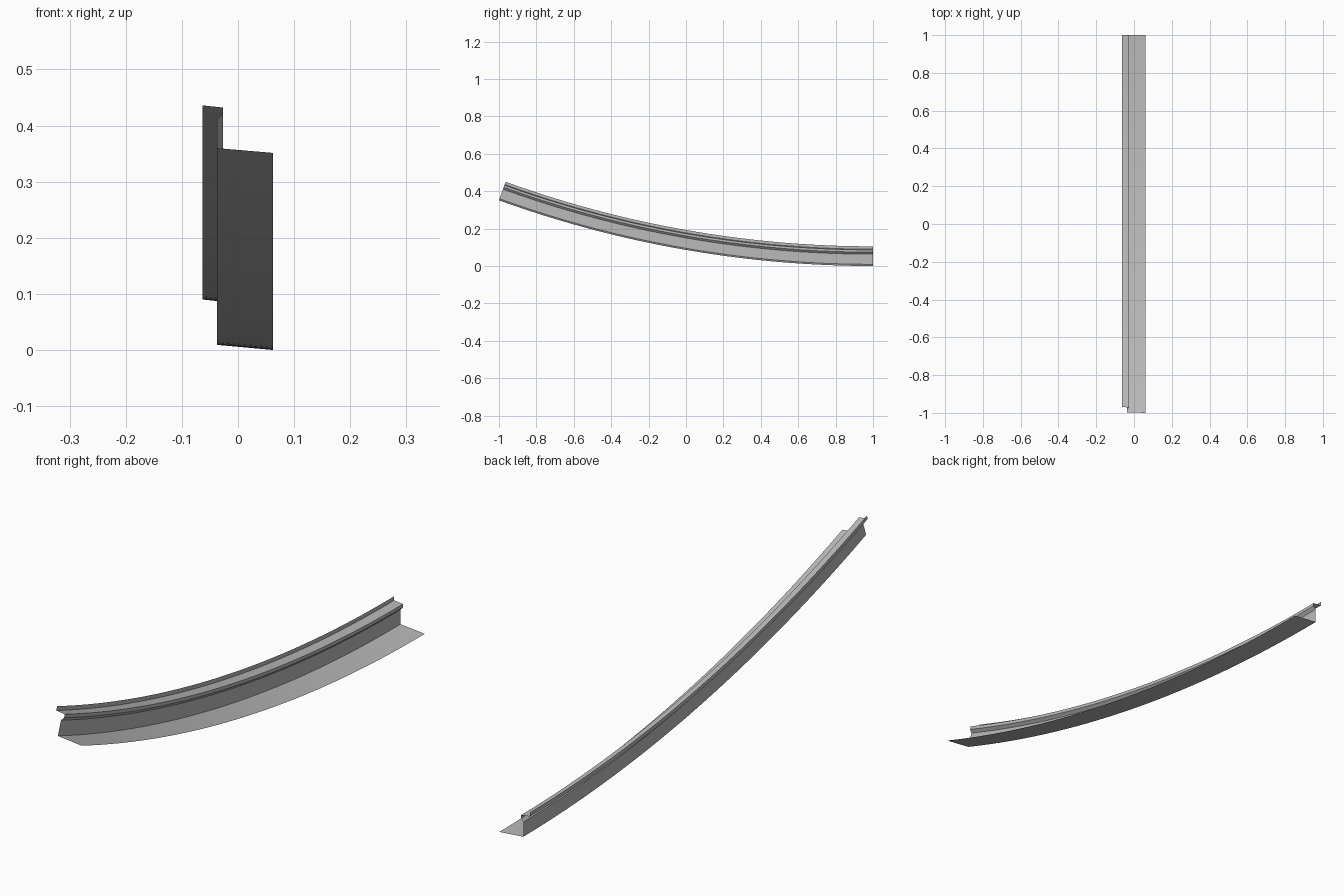
import bpy
import bmesh
from math import sin, cos, asin, radians

cube = bpy.data.objects.get("Cube")
if cube:
    bpy.data.objects.remove(cube, do_unlink=True)

# Plain grey metal
GREY = (0.5, 0.5, 0.5, 1)
metal = bpy.data.materials.new("grey_metal")
metal.use_nodes = True
metal.diffuse_color = GREY
metal.node_tree.nodes["Principled BSDF"].inputs["Base Color"].default_value = GREY

# Circular sweep: level at the back end, climbing towards the front
RADIUS = 5.87
SWEEP = asin(2 / RADIUS)
STEPS = 40


def sweep_strip(name, profile):
    """Sweep an open (x, height) profile along the arc as a thin sheet."""
    bm = bmesh.new()
    rings = []
    for step in range(STEPS + 1):
        a = SWEEP * step / STEPS
        rings.append([bm.verts.new((x, 1 - (RADIUS - h) * sin(a),
                                    RADIUS - (RADIUS - h) * cos(a)))
                      for x, h in profile])
    for near, far in zip(rings, rings[1:]):
        for i in range(len(profile) - 1):
            bm.faces.new((near[i], near[i + 1], far[i + 1], far[i]))
    mesh = bpy.data.meshes.new(name)
    bm.to_mesh(mesh)
    bm.free()
    mesh.materials.append(metal)
    obj = bpy.data.objects.new(name, mesh)
    bpy.context.collection.objects.link(obj)
    bpy.ops.object.select_all(action="DESELECT")
    obj.select_set(True)
    bpy.context.view_layer.objects.active = obj
    bpy.ops.object.shade_smooth_by_angle(angle=radians(25))


# Corners of the cross-section
tip = (0.062, 0.0)
heel = (-0.037, 0.009)
web_top = (-0.037, 0.063)
bead_low = (-0.027, 0.074)
bead_high = (-0.027, 0.086)
ledge_edge = (-0.063, 0.09)
lip_top = (-0.063, 0.105)

sweep_strip("bottom_flange", [tip, heel])
sweep_strip("web", [heel, web_top])
sweep_strip("bead", [web_top, bead_low, bead_high])
sweep_strip("top_ledge", [bead_high, ledge_edge])
sweep_strip("upright_lip", [ledge_edge, lip_top])
